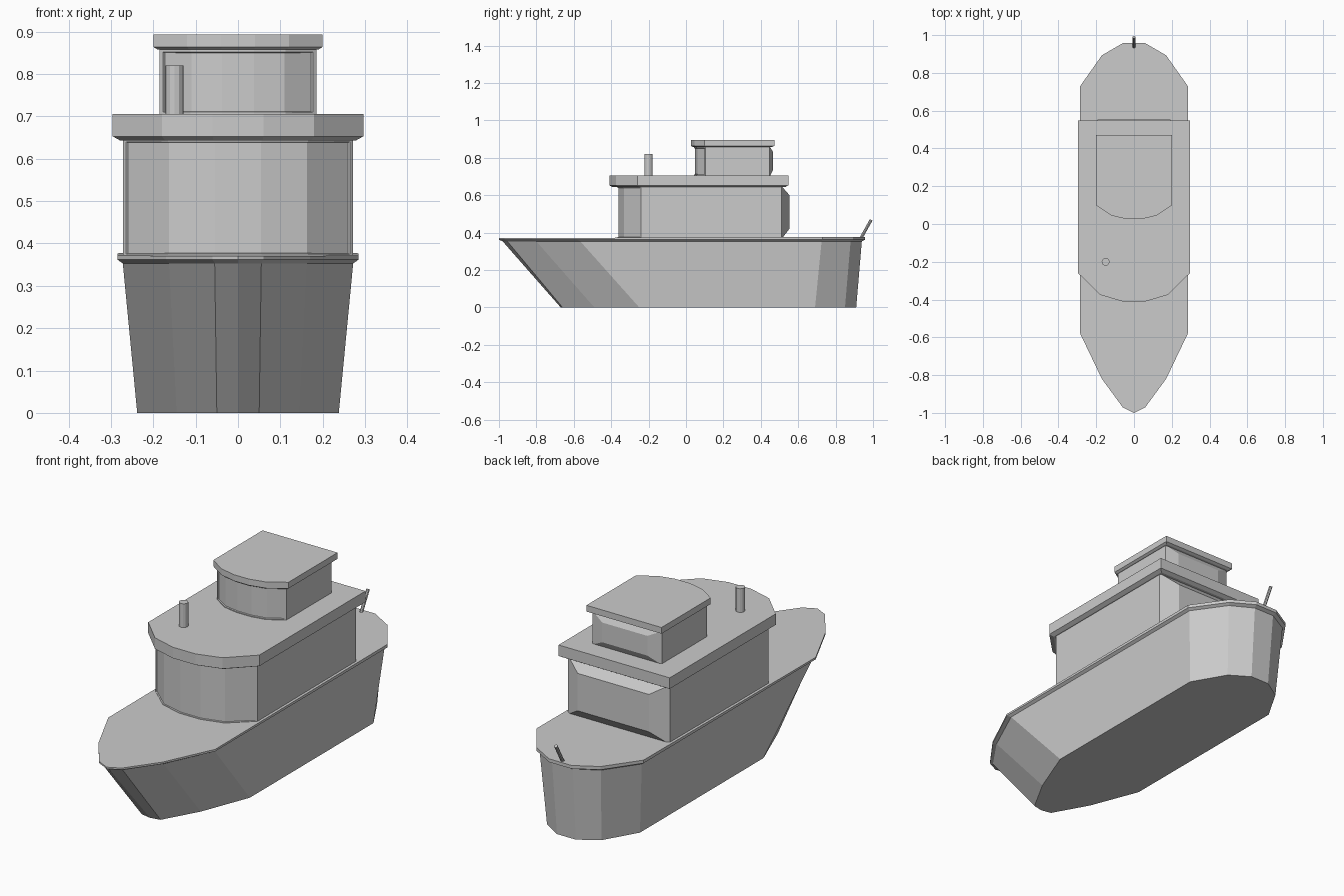
import bpy, bmesh
from mathutils import Vector

if "Cube" in bpy.data.objects:
    bpy.data.objects.remove(bpy.data.objects["Cube"])


def mirror(half):
    """Half outline (x > 0, bow to stern) -> closed counter-clockwise outline."""
    return half + [(-x, y) for x, y in reversed(half) if x > 1e-6]


def loft(name, rings, window=False, back=None):
    """Skin closed rings; optionally recess the front and add a raised rear panel."""
    bm = bmesh.new()
    loops = [[bm.verts.new(p) for p in r] for r in rings]
    n = len(loops[0])
    for a, b in zip(loops, loops[1:]):
        for i in range(n):
            j = (i + 1) % n
            bm.faces.new((a[i], a[j], b[j], b[i]))
    bm.faces.new(loops[0][::-1])
    bm.faces.new(loops[-1])
    bmesh.ops.recalc_face_normals(bm, faces=bm.faces)
    bm.normal_update()
    if window:
        front = [f for f in bm.faces if f.normal.y < -0.3]
        bmesh.ops.inset_region(bm, faces=front, thickness=0.01, use_even_offset=True)
        bmesh.ops.inset_region(bm, faces=front, thickness=0.002, depth=-0.005)
    if back:
        w, y, z0, z1 = back
        rear = [f for f in bm.faces if f.normal.y > 0.9][0]
        bmesh.ops.inset_individual(bm, faces=[rear], thickness=0.004)
        mid = (z0 + z1) / 2
        for v in rear.verts:
            v.co = (w if v.co.x > 0 else -w, y, z1 if v.co.z > mid else z0)
    me = bpy.data.meshes.new(name)
    bm.to_mesh(me)
    bm.free()
    ob = bpy.data.objects.new(name, me)
    bpy.context.collection.objects.link(ob)
    return ob


def level(outline, z):
    return [(x, y, z) for x, y in outline]


def rod(name, a, b, r, sides):
    a, b = Vector(a), Vector(b)
    bpy.ops.mesh.primitive_cylinder_add(vertices=sides, radius=r, depth=(b - a).length,
                                        location=(a + b) / 2)
    ob = bpy.context.object
    ob.name = name
    ob.rotation_euler = (b - a).to_track_quat('Z', 'Y').to_euler()


# Hull: raked bow, rounded stern, flared rim at the deck
keel = mirror([(0.05, -0.66), (0.145, -0.49), (0.238, -0.25), (0.238, 0.69),
               (0.145, 0.85), (0.05, 0.91)])
side = mirror([(0.055, -0.955), (0.163, -0.80), (0.272, -0.565), (0.272, 0.725),
               (0.163, 0.88), (0.055, 0.94)])
deck = mirror([(0.06, -0.97), (0.17, -0.82), (0.285, -0.58), (0.285, 0.73),
               (0.17, 0.893), (0.06, 0.957)])


def with_tip(pts, tip):
    return [(0, tip)] + pts


loft("hull", [level(with_tip(keel, -0.67), 0),
              level(with_tip(side, -0.98), 0.353),
              level(with_tip(deck, -1.0), 0.362),
              [(x, y, 0.374 + 0.004 * y) for x, y in with_tip(deck, -1.0)]])

# Main cabin with bowed window front and bevelled rear panel
cabin = mirror([(0.055, -0.366), (0.165, -0.336), (0.272, -0.24), (0.272, 0.51)])
loft("main_cabin", [level(cabin, 0.365), level(cabin, 0.65)], window=True,
     back=(0.19, 0.553, 0.42, 0.60))

# Main cabin roof with chamfered underside
roof_low = mirror([(0.058, -0.39), (0.172, -0.357), (0.278, -0.25), (0.278, 0.53)])
roof = mirror([(0.06, -0.41), (0.18, -0.375), (0.296, -0.26), (0.296, 0.547)])
loft("main_roof", [level(roof_low, 0.643), level(roof, 0.653), level(roof, 0.706)])

# Wheelhouse and its roof
house = mirror([(0.038, 0.043), (0.112, 0.057), (0.185, 0.105), (0.185, 0.447)])
loft("wheelhouse", [level(house, 0.70), level(house, 0.862)], window=True,
     back=(0.12, 0.466, 0.735, 0.83))
cap_low = mirror([(0.038, 0.036), (0.115, 0.053), (0.19, 0.102), (0.19, 0.46)])
cap = mirror([(0.04, 0.026), (0.12, 0.045), (0.2, 0.098), (0.2, 0.472)])
loft("wheelhouse_roof", [level(cap_low, 0.858), level(cap, 0.864), level(cap, 0.894)])

# Funnel and stern flagpole
rod("funnel", (-0.15, -0.2, 0.70), (-0.15, -0.2, 0.82), 0.021, 12)
rod("flagpole", (0, 0.935, 0.37), (0, 0.99, 0.468), 0.008, 8)
